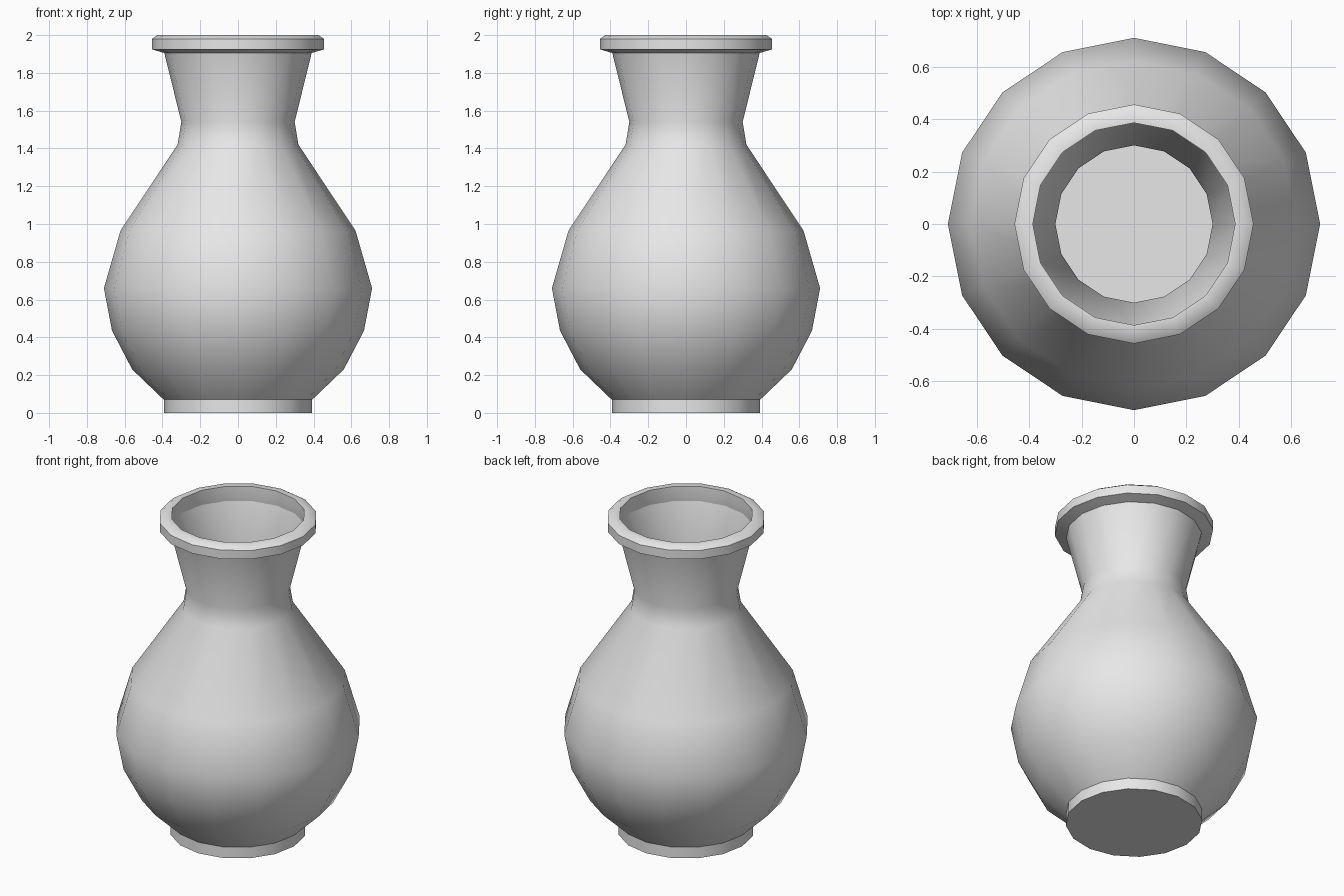
import bpy
import bmesh
import math

SIDES = 16

cube = bpy.data.objects.get("Cube")
if cube:
    bpy.data.objects.remove(cube, do_unlink=True)

clay = bpy.data.materials.new("pale grey clay")
clay.use_nodes = True
clay.diffuse_color = (0.8, 0.8, 0.8, 1)
clay.node_tree.nodes["Principled BSDF"].inputs["Base Color"].default_value = (0.8, 0.8, 0.8, 1)


def lathe(name, profile, closed=False):
    """Turn a (radius, height) profile around the z axis."""
    bm = bmesh.new()
    verts = [bm.verts.new((r, 0, z)) for r, z in profile]
    edges = [bm.edges.new(pair) for pair in zip(verts, verts[1:])]
    if closed:
        edges.append(bm.edges.new((verts[-1], verts[0])))
    bmesh.ops.spin(bm, geom=verts + edges, cent=(0, 0, 0), axis=(0, 0, 1),
                   angle=math.tau, steps=SIDES, use_duplicate=False)
    bmesh.ops.remove_doubles(bm, verts=bm.verts[:], dist=0.0005)
    bmesh.ops.recalc_face_normals(bm, faces=bm.faces[:])
    mesh = bpy.data.meshes.new(name)
    bm.to_mesh(mesh)
    bm.free()
    mesh.materials.append(clay)
    obj = bpy.data.objects.new(name, mesh)
    bpy.context.collection.objects.link(obj)
    bpy.ops.object.select_all(action="DESELECT")
    obj.select_set(True)
    bpy.context.view_layer.objects.active = obj
    bpy.ops.object.shade_smooth_by_angle(angle=math.radians(35))
    return obj


# Foot: short straight ring closed by the flat base
lathe("foot", [(0, 0), (0.393, 0), (0.393, 0.07)])

# Belly, shoulder and flared neck as one thin wall
lathe("body", [(0.393, 0.07), (0.56, 0.23), (0.667, 0.435), (0.71, 0.66),
               (0.622, 0.965), (0.32, 1.42), (0.3, 1.54), (0.39, 1.905)])

# Rim: bevelled band with an upright inner lip
lathe("rim", [(0.39, 1.905), (0.456, 1.925), (0.456, 1.98), (0.425, 2),
              (0.386, 2), (0.386, 1.94)], closed=True)
